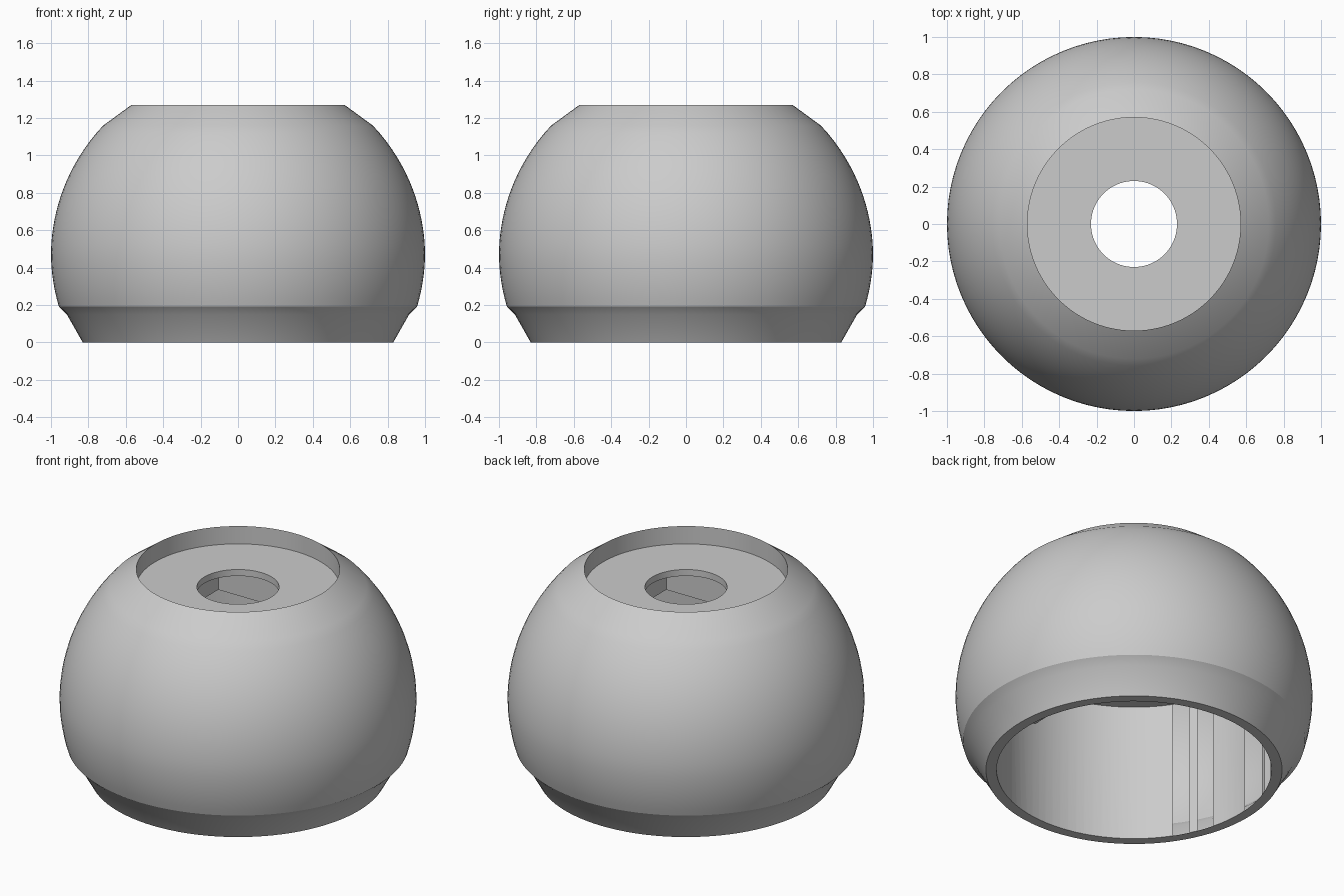
import bpy, bmesh
from math import pi, sqrt, radians
from mathutils import Matrix, Vector

if "Cube" in bpy.data.objects:
    bpy.data.objects.remove(bpy.data.objects["Cube"], do_unlink=True)

grey = bpy.data.materials.new("plain grey")
grey.use_nodes = True
grey.diffuse_color = (0.6, 0.6, 0.6, 1)
grey.node_tree.nodes["Principled BSDF"].inputs["Base Color"].default_value = (0.6, 0.6, 0.6, 1)


def make_object(name, bm):
    bmesh.ops.recalc_face_normals(bm, faces=bm.faces)
    mesh = bpy.data.meshes.new(name)
    bm.to_mesh(mesh)
    bm.free()
    mesh.materials.append(grey)
    obj = bpy.data.objects.new(name, mesh)
    bpy.context.collection.objects.link(obj)
    return obj


def revolve(name, profile, steps=96):
    bm = bmesh.new()
    verts = [bm.verts.new((r, 0, z)) for r, z in profile]
    edges = [bm.edges.new(pair) for pair in zip(verts, verts[1:])]
    bmesh.ops.spin(bm, geom=verts + edges, cent=(0, 0, 0), axis=(0, 0, 1),
                   angle=2 * pi, steps=steps)
    bmesh.ops.remove_doubles(bm, verts=bm.verts, dist=1e-4)
    return make_object(name, bm)


def cylinder(name, radius, bottom, top):
    return revolve(name, [(0, bottom), (radius, bottom), (radius, top), (0, top)])


def box(name, size, centre, turn=0):
    bm = bmesh.new()
    bmesh.ops.create_cube(bm, size=1)
    bm.transform(Matrix.Rotation(turn, 4, "Z") @ Matrix.Translation(centre)
                 @ Matrix.Diagonal(Vector(size).to_4d()))
    return make_object(name, bm)


def cut(target, cutter):
    mod = target.modifiers.new("cut", "BOOLEAN")
    mod.operation = "DIFFERENCE"
    mod.solver = "EXACT"
    mod.object = cutter
    bpy.ops.object.select_all(action="DESELECT")
    bpy.context.view_layer.objects.active = target
    target.select_set(True)
    bpy.ops.object.modifier_apply(modifier=mod.name)
    bpy.data.objects.remove(cutter, do_unlink=True)


def smooth(obj):
    bpy.ops.object.select_all(action="DESELECT")
    bpy.context.view_layer.objects.active = obj
    obj.select_set(True)
    bpy.ops.object.shade_smooth_by_angle(angle=radians(25))


# Truncated ball with a conical foot and a round recess in the top
MID, FOOT, RIM, TOP, FLOOR = 0.48, 0.15, 0.57, 1.27, 1.16
profile = [(0, 0), (0.83, 0), (0.915, FOOT)]
for i in range(1, 25):
    z = FOOT + (1.16 - FOOT) * i / 24
    profile.append((sqrt(1 - (z - MID) ** 2) - 0.018 * max(0, z - MID), z))
profile += [(RIM, TOP), (RIM, FLOOR), (0, FLOOR)]
shell = revolve("ball_shell", profile)

# Hollow interior, upper square shaft and centre hole
cut(shell, cylinder("cavity_cutter", 0.77, -0.1, 0.85))
cut(shell, box("shaft_cutter", (0.9, 0.9, 0.42), (0, 0, 0.91)))
cut(shell, cylinder("hole_cutter", 0.23, 1.0, 1.3))

# Shallow pocket in the inner wall
cut(shell, box("pocket_cutter", (0.3, 0.55, 0.4), (0.63, 0, 0.625), -pi / 4))
smooth(shell)

# Small round peg on the inner front wall
peg = cylinder("inner_peg", 0.045, 0, 0.1)
peg.data.transform(Matrix.Translation((0.1, -0.7, 0.65)) @ Matrix.Rotation(pi / 2, 4, "X"))
smooth(peg)
